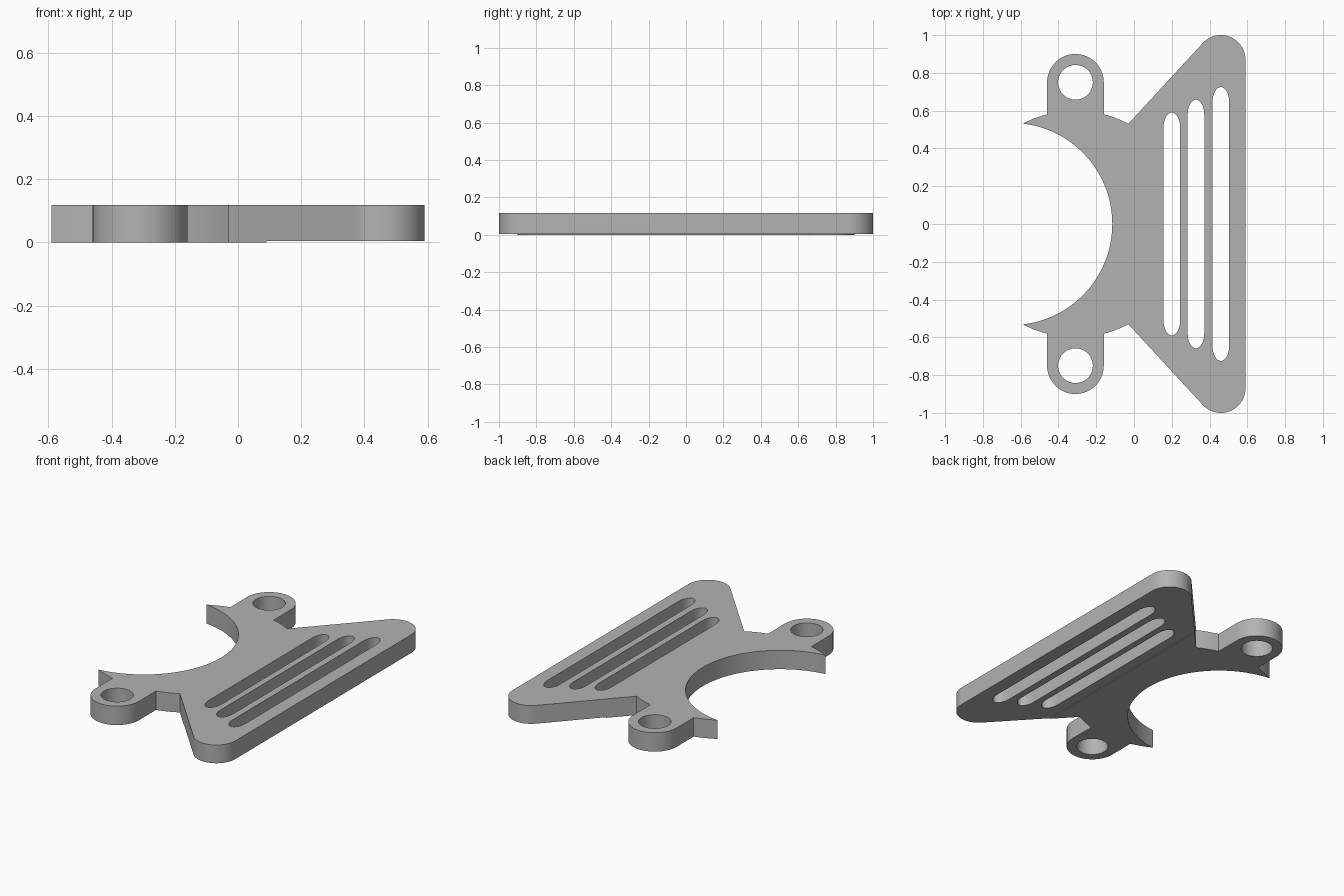
import bpy
import bmesh
from math import cos, sin, radians, degrees, atan2, sqrt

if "Cube" in bpy.data.objects:
    bpy.data.objects.remove(bpy.data.objects["Cube"], do_unlink=True)

THICK = 0.118
STEP = 0.004
TIP = 0.532          # height of the horn tips
LUG_X, LUG_Y, LUG_R = -0.31, 0.75, 0.15
RING_R = 0.6


def arc(cx, cy, rx, a0, a1, n, ry=None):
    """Points along an arc, angles in degrees."""
    ry = rx if ry is None else ry
    angles = [radians(a0 + (a1 - a0) * i / n) for i in range(n + 1)]
    return [(cx + rx * cos(a), cy + ry * sin(a)) for a in angles]


def ring_arc(x0, x1, n):
    """Outer ring edge between two x positions."""
    def angle(x):
        return degrees(atan2(sqrt(RING_R ** 2 - (x - LUG_X) ** 2), x - LUG_X))
    return arc(LUG_X, 0, RING_R, angle(x0), angle(x1), n)


def slot(x, half_length, half_width=0.044, cap=0.08):
    """Long slot with elliptical ends."""
    y = half_length - cap
    return (arc(x, y, half_width, 0, 180, 16, cap)
            + arc(x, -y, half_width, 180, 360, 16, cap))


# Upper half of the outline: bore, horn, lug, wing
bore_x, bore_r = -0.65, 0.535
tip_angle = degrees(atan2(TIP, -0.59 - bore_x))
half = arc(bore_x, 0, bore_r, 0, tip_angle, 32)
half += ring_arc(-0.59, LUG_X - LUG_R, 6)[1:]
half += arc(LUG_X, LUG_Y, LUG_R, 180, 0, 32)
half += ring_arc(LUG_X + LUG_R, -0.03, 6)
half += arc(0.46, 0.87, 0.13, 137.4, 0, 24)
outline = half + [(x, -y) for x, y in reversed(half[1:])]

# Openings: lug holes and three slots
loops = [outline]
loops += [arc(LUG_X, s * LUG_Y, 0.092, 0, 360, 40)[:-1] for s in (1, -1)]
loops += [slot(0.2, 0.59), slot(0.328, 0.658), slot(0.46, 0.725)]

# Fill the profile and extrude it to a solid plate
bm = bmesh.new()
edges = []
for loop in loops:
    verts = [bm.verts.new((x, y, 0)) for x, y in loop]
    edges += [bm.edges.new((verts[i - 1], v)) for i, v in enumerate(verts)]
bmesh.ops.triangle_fill(bm, use_beauty=True, use_dissolve=False, edges=edges)
result = bmesh.ops.extrude_face_region(bm, geom=bm.faces[:])
top = [g for g in result["geom"] if isinstance(g, bmesh.types.BMVert)]
bmesh.ops.translate(bm, verts=top, vec=(0, 0, THICK))
bmesh.ops.recalc_face_normals(bm, faces=bm.faces[:])
mesh = bpy.data.meshes.new("bracket_plate")
bm.to_mesh(mesh)
bm.free()
plate = bpy.data.objects.new("bracket_plate", mesh)
bpy.context.collection.objects.link(plate)

# Shallow relief under the slotted wing
bpy.ops.mesh.primitive_cube_add(size=1, location=(1.09, 0, STEP - 0.5))
cutter = bpy.context.object
cutter.name = "relief_cutter"
cutter.scale = (2, 3, 1)
cutter.hide_render = True
mod = plate.modifiers.new("relief", "BOOLEAN")
mod.operation = "DIFFERENCE"
mod.solver = "EXACT"
mod.object = cutter

bpy.ops.object.select_all(action="DESELECT")
plate.select_set(True)
bpy.context.view_layer.objects.active = plate
bpy.ops.object.modifier_apply(modifier=mod.name)
bpy.data.objects.remove(cutter, do_unlink=True)

# Plain grey finish
grey = bpy.data.materials.new("plain_grey")
grey.use_nodes = True
colour = (0.45, 0.45, 0.45, 1)
grey.diffuse_color = colour
grey.node_tree.nodes["Principled BSDF"].inputs["Base Color"].default_value = colour
plate.data.materials.clear()
plate.data.materials.append(grey)
bpy.ops.object.shade_smooth_by_angle(angle=radians(30))
